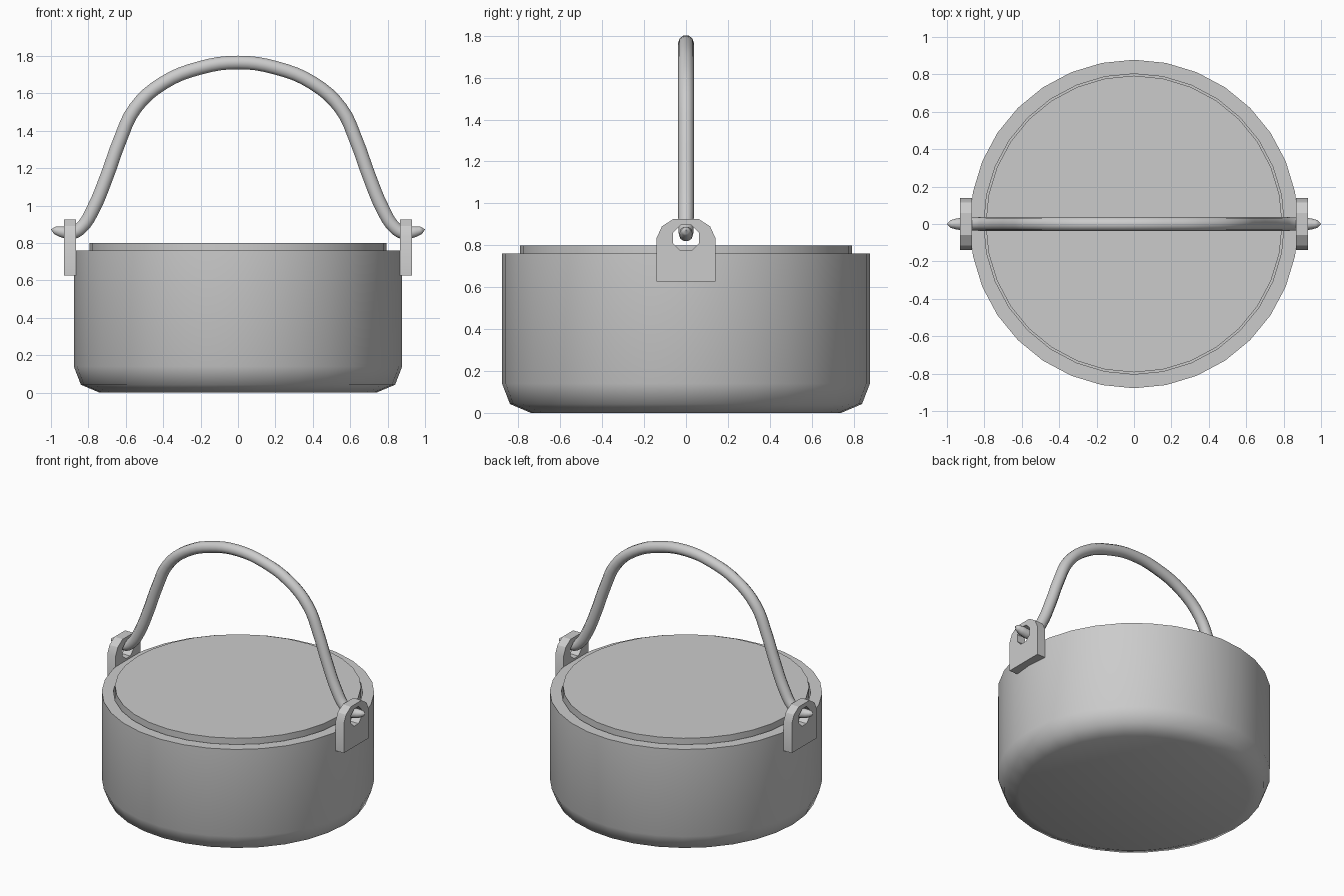
import bpy, bmesh, math

if "Cube" in bpy.data.objects:
    bpy.data.objects.remove(bpy.data.objects["Cube"])


def finish(name, bm, angle=30):
    bmesh.ops.remove_doubles(bm, verts=bm.verts, dist=1e-5)
    bmesh.ops.recalc_face_normals(bm, faces=bm.faces)
    me = bpy.data.meshes.new(name)
    bm.to_mesh(me)
    bm.free()
    ob = bpy.data.objects.new(name, me)
    bpy.context.collection.objects.link(ob)
    shade(ob, angle)
    return ob


def shade(ob, angle):
    bpy.ops.object.select_all(action='DESELECT')
    ob.select_set(True)
    bpy.context.view_layer.objects.active = ob
    bpy.ops.object.shade_smooth_by_angle(angle=math.radians(angle))


def lathe(name, profile, sides=32, angle=30):
    bm = bmesh.new()
    verts = [bm.verts.new((r, 0, z)) for r, z in profile]
    edges = [bm.edges.new(p) for p in zip(verts, verts[1:])]
    bmesh.ops.spin(bm, geom=verts + edges, cent=(0, 0, 0), axis=(0, 0, 1),
                   angle=2 * math.pi, steps=sides, use_merge=True)
    return finish(name, bm, angle)


# hollow pot with a rounded foot
lathe("pot", [(0, 0), (0.74, 0), (0.84, 0.042), (0.878, 0.14), (0.878, 0.76),
              (0.803, 0.76), (0.803, 0.1), (0, 0.1)], angle=50)

# flat lid set inside the rim
lathe("lid", [(0, 0.70), (0.793, 0.70), (0.793, 0.80), (0, 0.80)])


# upright lug with an eight-sided eye
def lug(name, side):
    zc = 0.835
    hole = [(0.066 * math.cos(math.radians(22.5 + 45 * i)),
             zc + 0.066 * math.sin(math.radians(22.5 + 45 * i))) for i in range(8)]
    outer = [(0.14, 0.835), (0.115, 0.89), (0.06, 0.926), (-0.06, 0.926), (-0.115, 0.89),
             (-0.14, 0.835), (-0.14, 0.627), (0.14, 0.627)]
    bm = bmesh.new()
    rings = []
    for x in (0.865, 0.93):
        rings.append([[bm.verts.new((side * x, y, z)) for y, z in loop]
                      for loop in (outer, hole)])
    # outer point i pairs with hole point i all the way round
    for i in range(8):
        j = (i + 1) % 8
        for o, h in rings:
            bm.faces.new((o[i], o[j], h[j], h[i]))
        for k in (0, 1):
            a, b = rings[0][k], rings[1][k]
            bm.faces.new((a[i], a[j], b[j], b[i]))
    return finish(name, bm)


lug("lug_right", 1)
lug("lug_left", -1)

# arched bail handle with tapered tips hooked through the lugs
half = [(0.0, 1.765, 1), (0.2, 1.737, 1), (0.4, 1.655, 1), (0.55, 1.52, 1),
        (0.635, 1.34, 1), (0.70, 1.16, 1), (0.775, 0.98, 1), (0.835, 0.885, 0.95),
        (0.885, 0.853, 0.9), (0.945, 0.86, 0.8), (0.98, 0.868, 0.55), (1.0, 0.872, 0.02)]
path = [(-x, z, r) for x, z, r in reversed(half[1:])] + half
cu = bpy.data.curves.new("handle", 'CURVE')
cu.dimensions = '3D'
cu.bevel_depth = 0.038
cu.bevel_resolution = 3
cu.resolution_u = 4
cu.use_fill_caps = True
sp = cu.splines.new('BEZIER')
sp.bezier_points.add(len(path) - 1)
for p, (x, z, r) in zip(sp.bezier_points, path):
    p.co = (x, 0, z)
    p.radius = r
    p.handle_left_type = p.handle_right_type = 'AUTO'
handle = bpy.data.objects.new("handle", cu)
bpy.context.collection.objects.link(handle)
bpy.ops.object.select_all(action='DESELECT')
handle.select_set(True)
bpy.context.view_layer.objects.active = handle
bpy.ops.object.convert(target='MESH')
shade(bpy.context.view_layer.objects.active, 60)
